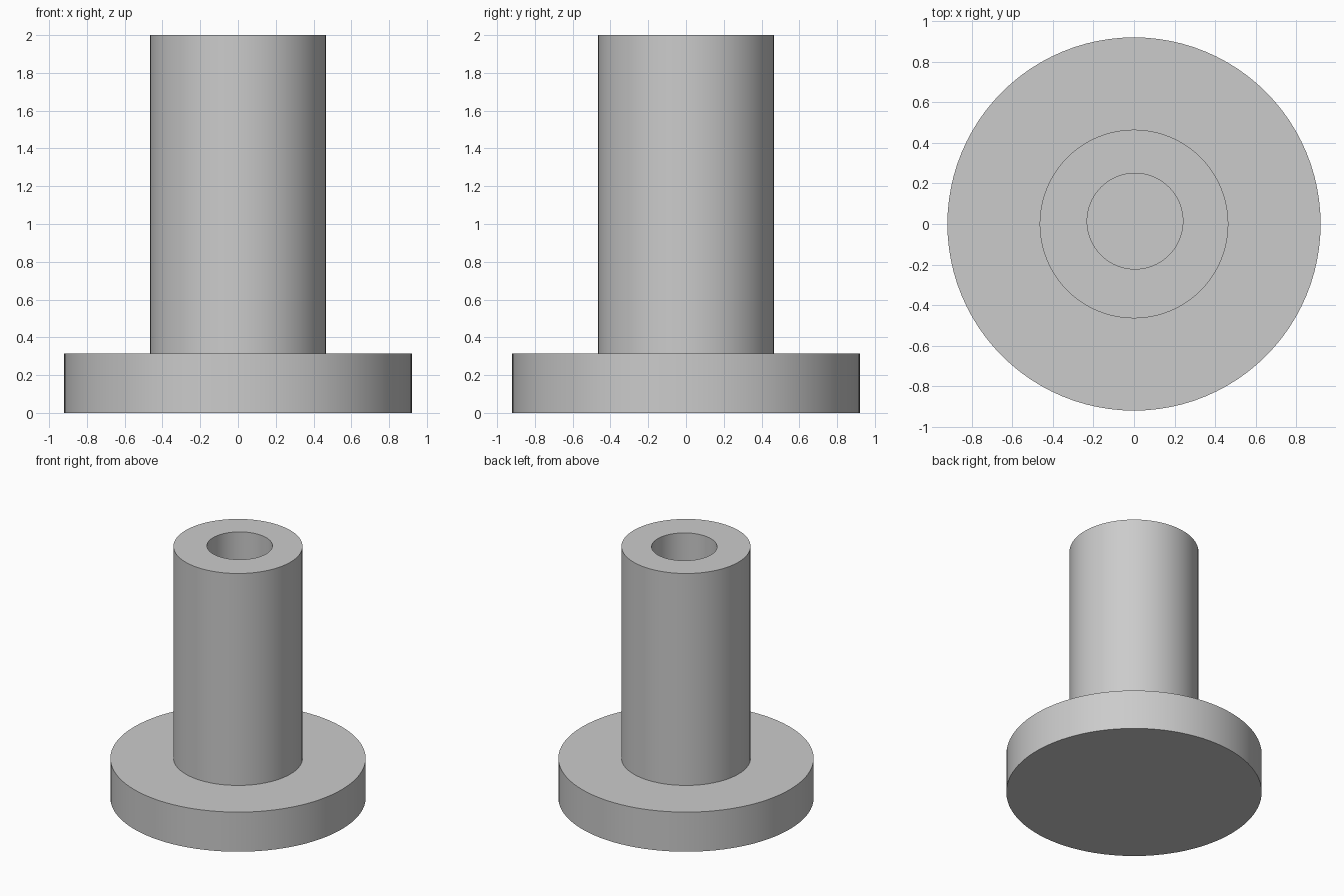
import bpy
import bmesh
import math

cube = bpy.data.objects.get("Cube")
if cube:
    bpy.data.objects.remove(cube, do_unlink=True)

SEGMENTS = 96
FLANGE_RADIUS, FLANGE_TOP = 0.92, 0.315
SHAFT_RADIUS, SHAFT_TOP = 0.465, 2.0
BORE_RADIUS, BORE_FLOOR = 0.236, 0.315
BORE_CENTRE = (0.005, 0.014)

# Plain grey material
grey = bpy.data.materials.new("plain_grey")
grey.use_nodes = True
colour = (0.6, 0.6, 0.6, 1)
grey.diffuse_color = colour
grey.node_tree.nodes["Principled BSDF"].inputs["Base Color"].default_value = colour

bm = bmesh.new()


def ring(radius, z, centre=(0, 0)):
    """Add a horizontal circle of vertices."""
    angles = [math.tau * i / SEGMENTS for i in range(SEGMENTS)]
    return [bm.verts.new((centre[0] + radius * math.cos(a),
                          centre[1] + radius * math.sin(a), z)) for a in angles]


# Flange, shaft and slightly off-centre blind bore as one closed skin
rings = [
    ring(FLANGE_RADIUS, 0),
    ring(FLANGE_RADIUS, FLANGE_TOP),
    ring(SHAFT_RADIUS, FLANGE_TOP),
    ring(SHAFT_RADIUS, SHAFT_TOP),
    ring(BORE_RADIUS, SHAFT_TOP, BORE_CENTRE),
    ring(BORE_RADIUS, BORE_FLOOR, BORE_CENTRE),
]
for low, high in zip(rings, rings[1:]):
    for i in range(SEGMENTS):
        j = (i + 1) % SEGMENTS
        bm.faces.new((low[i], low[j], high[j], high[i]))

# Underside and bore floor
bm.faces.new(rings[0][::-1])
bm.faces.new(rings[-1])

bmesh.ops.recalc_face_normals(bm, faces=bm.faces[:])
mesh = bpy.data.meshes.new("flanged_bushing")
bm.to_mesh(mesh)
bm.free()
mesh.materials.append(grey)

bushing = bpy.data.objects.new("flanged_bushing", mesh)
bpy.context.collection.objects.link(bushing)
bpy.ops.object.select_all(action="DESELECT")
bushing.select_set(True)
bpy.context.view_layer.objects.active = bushing
bpy.ops.object.shade_smooth_by_angle(angle=math.radians(30))
